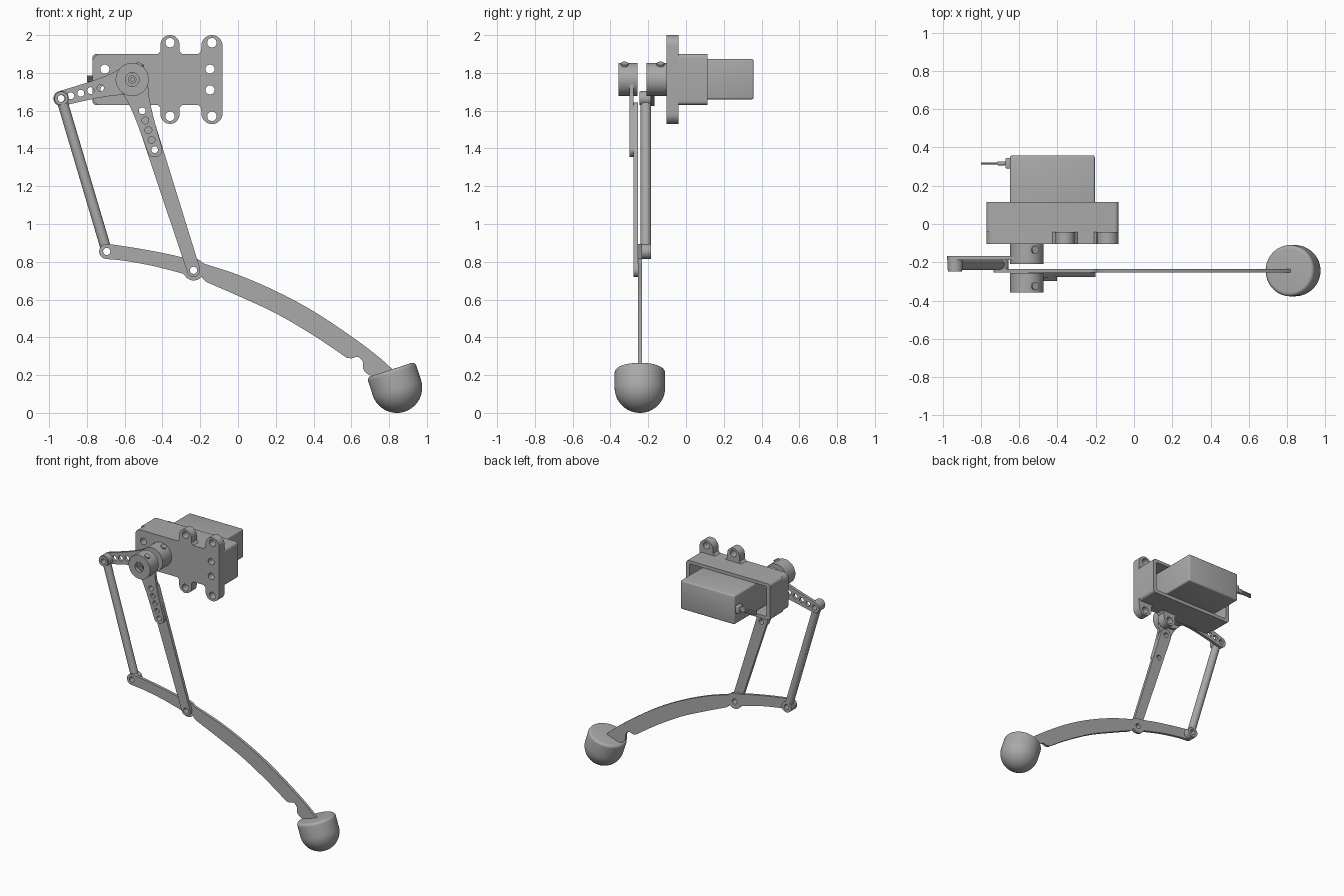
import bpy, bmesh
from math import sin, cos, atan2, hypot, radians, pi
from mathutils import Matrix, Vector

cube = bpy.data.objects.get("Cube")
if cube:
    bpy.data.objects.remove(cube, do_unlink=True)

GREY = (0.4, 0.4, 0.4, 1)
grey = bpy.data.materials.new("plain_grey")
grey.use_nodes = True
grey.diffuse_color = GREY
grey.node_tree.nodes["Principled BSDF"].inputs["Base Color"].default_value = GREY


def add(name, bm, matrix=Matrix()):
    """Turn a bmesh into a finished, placed, smooth-shaded part."""
    bmesh.ops.remove_doubles(bm, verts=bm.verts, dist=1e-5)
    bm.transform(matrix)
    bmesh.ops.recalc_face_normals(bm, faces=bm.faces)
    mesh = bpy.data.meshes.new(name)
    bm.to_mesh(mesh)
    bm.free()
    mesh.materials.append(grey)
    obj = bpy.data.objects.new(name, mesh)
    bpy.context.collection.objects.link(obj)
    bpy.ops.object.select_all(action='DESELECT')
    obj.select_set(True)
    bpy.context.view_layer.objects.active = obj
    bpy.ops.object.shade_smooth_by_angle(angle=radians(35))
    return obj


def arc(x, z, r, a0=0, a1=360, n=16):
    angles = [radians(a0 + (a1 - a0) * i / n) for i in range(n + 1)]
    return [(x + r * cos(a), z + r * sin(a)) for a in angles]


def circle(x, z, r):
    return arc(x, z, r, n=32)[:-1]


def smooth(points, n=5):
    """Catmull-Rom curve through the points."""
    p = [Vector(q) for q in points]
    p = [2 * p[0] - p[1]] + p + [2 * p[-1] - p[-2]]
    out = []
    for a, b, c, d in zip(p, p[1:], p[2:], p[3:]):
        for i in range(n):
            t = i / n
            out.append((b + (c - a) * t / 2 + (a - 2.5 * b + 2 * c - d / 2) * t ** 2
                        + (1.5 * (b - c) + (d - a) / 2) * t ** 3)[:])
    return out + [p[-2][:]]


def plate(name, outline, holes, y0, y1):
    """Extrude an x-z outline with holes from y0 to y1."""
    curve = bpy.data.curves.new(name, 'CURVE')
    curve.dimensions, curve.fill_mode = '2D', 'BOTH'
    curve.extrude = abs(y1 - y0) / 2
    for loop in [outline] + holes:
        spline = curve.splines.new('POLY')
        spline.points.add(len(loop) - 1)
        for point, (x, z) in zip(spline.points, loop):
            point.co = (x, z, 0, 1)
        spline.use_cyclic_u = True
    temp = bpy.data.objects.new(name + "_outline", curve)
    bpy.context.collection.objects.link(temp)
    mesh = temp.evaluated_get(bpy.context.evaluated_depsgraph_get()).to_mesh()
    bm = bmesh.new()
    bm.from_mesh(mesh)
    bpy.data.objects.remove(temp, do_unlink=True)
    bpy.data.curves.remove(curve)
    place = Matrix.Translation((0, (y0 + y1) / 2, 0)) @ Matrix.Rotation(pi / 2, 4, 'X')
    return add(name, bm, place)


def rod(name, start, end, r, sides=24):
    a, b = Vector(start), Vector(end)
    bm = bmesh.new()
    bmesh.ops.create_cone(bm, cap_ends=True, segments=sides, radius1=r, radius2=r,
                          depth=(b - a).length)
    turn = (b - a).to_track_quat('Z', 'Y').to_matrix().to_4x4()
    return add(name, bm, Matrix.Translation((a + b) / 2) @ turn)


def block(name, low, high, bevel):
    low, high = Vector(low), Vector(high)
    bm = bmesh.new()
    bmesh.ops.create_cube(bm, size=1)
    bm.transform(Matrix.Translation((low + high) / 2)
                 @ Matrix.Diagonal((*(high - low), 1)))
    bmesh.ops.bevel(bm, geom=bm.edges[:], offset=bevel, segments=3, profile=0.5,
                    affect='EDGES')
    return add(name, bm)


def along(points, origin, target):
    """Map points on a local axis onto the line from origin to target."""
    a = atan2(target[1] - origin[1], target[0] - origin[0])
    return [(origin[0] + x * cos(a) - z * sin(a), origin[1] + x * sin(a) + z * cos(a))
            for x, z in points]


# Joint positions in x-z
HUB, CRANK, KNEE, HEEL, MID = (-.56, 1.765), (-.935, 1.665), (-.235, .755), (-.695, .855), (-.44, 1.39)
PIN = .019

# Mounting bracket: eared front plate and hollow shell behind it
ears = (arc(-.73, 1.67, .04, 180, 270, 6)
        + [(-.425, 1.63), (-.41, 1.615)] + arc(-.36, 1.58, .05, 180, 360) + [(-.31, 1.615), (-.295, 1.63)]
        + [(-.21, 1.63), (-.195, 1.615)] + arc(-.138, 1.585, .056, 180, 360)
        + arc(-.138, 1.944, .056, 0, 180) + [(-.195, 1.915), (-.21, 1.90)]
        + [(-.295, 1.90), (-.31, 1.915)] + arc(-.36, 1.95, .05, 0, 180) + [(-.41, 1.915), (-.425, 1.90)]
        + arc(-.73, 1.86, .04, 90, 180, 6))
bolt_holes = [circle(x, z, .025) for x in (-.36, -.138) for z in (1.57, 1.96)]
bolt_holes += [circle(x, z, .024) for x in (-.705, -.148) for z in (1.71, 1.82)]
plate("bracket_front", ears, bolt_holes, -.104, -.041)


def rounded_rect(x0, x1, z0, z1, r):
    return (arc(x0 + r, z0 + r, r, 180, 270, 6) + arc(x1 - r, z0 + r, r, 270, 360, 6)
            + arc(x1 - r, z1 - r, r, 0, 90, 6) + arc(x0 + r, z1 - r, r, 90, 180, 6))


plate("bracket_shell", rounded_rect(-.77, -.082, 1.63, 1.90, .02),
      [rounded_rect(-.742, -.11, 1.655, 1.877, .012)], -.041, .115)

# Servo motor with its cable
block("servo_body", (-.648, -.045, 1.66), (-.205, .358, 1.873), .01)
block("cable_grommet", (-.672, .29, 1.74), (-.645, .345, 1.795), .006)
block("cable_sleeve", (-.715, .307, 1.752), (-.67, .327, 1.788), .004)
for i in (-1, 0, 1):
    z = 1.77 + i * .011
    rod("cable_wire", (-.80, .317, z), (-.70, .317, z), .006, 10)

# Two shaft hubs with set screws, and the shaft between them
for label, y0, y1, screw_y in (("rear", -.21, -.104, -.135), ("front", -.358, -.257, -.325)):
    plate(label + "_hub", circle(*HUB, .088), [circle(*HUB, .036)], y0, y1)
    tip = along([(.05, 0), (.097, 0)], HUB, (HUB[0] + .47, HUB[1] + .88))
    rod(label + "_set_screw", (tip[0][0], screw_y, tip[0][1]), (tip[1][0], screw_y, tip[1][1]), .02, 16)
rod("rear_shaft", (HUB[0], -.2, HUB[1]), (HUB[0], -.1, HUB[1]), .036)
rod("front_shaft", (HUB[0], -.335, HUB[1]), (HUB[0], -.262, HUB[1]), .036)
plate("shaft_screw", circle(*HUB, .022), [circle(*HUB, .01)], -.35, -.335)

# Two matching horns, flared at the hub, with a row of holes
flare = smooth([(.05, .072), (.11, .058), (.2, .048), (.3, .043), (.39, .04)])
horn = (arc(0, 0, .0875, 55, 305, 28) + [(x, -z) for x, z in flare]
        + arc(.39, 0, .04, -90, 90)[1:-1] + flare[::-1])
for name, target, y0, y1 in (("crank_horn", CRANK, -.188, -.167), ("thigh_horn", MID, -.298, -.277)):
    holes = [along(circle(d, 0, .018), HUB, target) for d in (.174, .228, .282, .336, .39)]
    plate(name, along(horn, HUB, target), holes, y0, y1)

# Thigh bar from the horn down to the knee
length = hypot(KNEE[0] - HUB[0], KNEE[1] - HUB[1])
bar = arc(.175, 0, .045, 90, 270) + arc(length, 0, .035, -90, 90)
plate("thigh_bar", along(bar, HUB, KNEE),
      [along(circle(d, 0, PIN), HUB, KNEE) for d in (.175, .39, length)], -.277, -.254)

# Push rod with an eye at each end
for name, pin in (("push_rod_top_eye", CRANK), ("push_rod_bottom_eye", HEEL)):
    plate(name, circle(*pin, .04), [circle(*pin, PIN)], -.238, -.186)
ends = along([(.03, 0), (hypot(.24, .81) - .03, 0)], CRANK, HEEL)
rod("push_rod", *[(x, -.212, z) for x, z in ends], .028)
plate("crank_pin_collar", circle(*CRANK, .036), [circle(*CRANK, PIN)], -.247, -.238)

# Curved shin blade with knee boss and ankle notch
under_heel = smooth([(-.7, .815), (-.6, .805), (-.45, .778), (-.29, .737)])
boss = arc(*KNEE, .054, 215, 320, 12)
under = smooth([(-.17, .694), (0, .62), (.2, .527), (.4, .41), (.575, .292)])
notch = smooth([(.60, .288), (.635, .296), (.66, .272), (.663, .232), (.69, .203), (.72, .198)])
over = smooth([(.86, .19), (.75, .292), (.6, .405), (.4, .538), (.2, .645), (0, .731), (-.18, .79)])
bump = arc(*KNEE, .062, 42, 100, 6)
over_heel = smooth([(-.28, .82), (-.4, .847), (-.55, .874), (-.69, .895)])
shin = (arc(*HEEL, .04, 92, 255, 14) + under_heel + boss + under + notch + [(.80, .12)]
        + over + bump + over_heel)
plate("shin_blade", shin, [circle(*p, PIN) for p in (HEEL, KNEE)], -.254, -.234)

# Domed foot, lathed and tilted
R = .134
profile = arc(0, 0, R, -90, 0, 16) + arc(R - .02, .08, .02, 0, 90, 6) + [(0, .10)]
bm = bmesh.new()
verts = [bm.verts.new((x, 0, z)) for x, z in profile]
edges = [bm.edges.new(pair) for pair in zip(verts, verts[1:])]
bmesh.ops.spin(bm, geom=verts + edges, cent=(0, 0, 0), axis=(0, 0, 1), angle=2 * pi, steps=48)
add("foot", bm, Matrix.Translation((.841, -.244, R)) @ Matrix.Rotation(radians(-18), 4, 'Y'))
